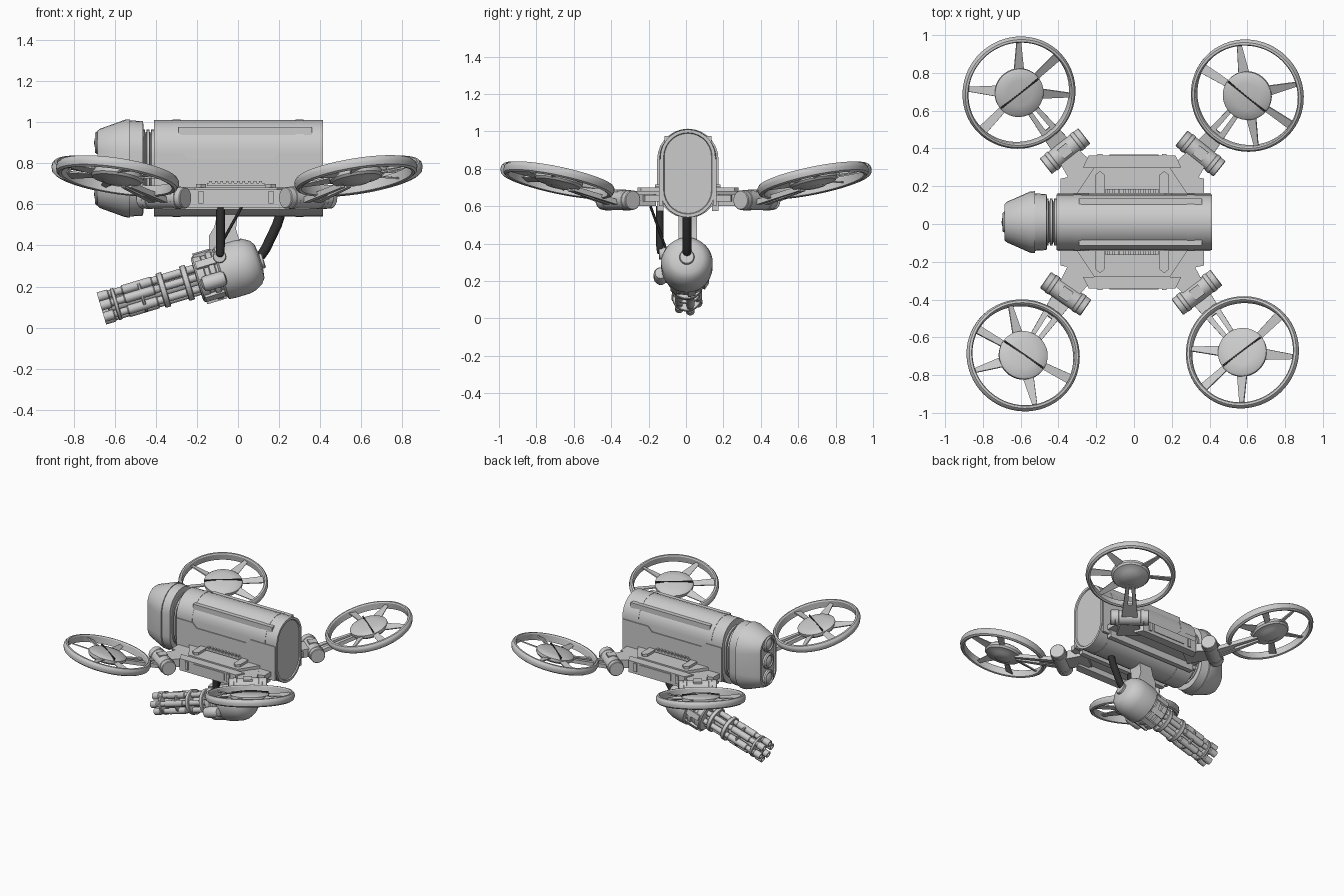
import bpy, bmesh, math
from mathutils import Matrix, Vector

if "Cube" in bpy.data.objects:
    bpy.data.objects.remove(bpy.data.objects["Cube"])

Y0, ZB = 0.01, 0.775
T, R = Matrix.Translation, Matrix.Rotation
dark = bpy.data.materials.new("dark")
dark.diffuse_color = (0.03, 0.03, 0.03, 1)
dark.use_nodes = True
dark.node_tree.nodes["Principled BSDF"].inputs["Base Color"].default_value = dark.diffuse_color


def finish(name, bm, m=None, mat=None):
    bmesh.ops.recalc_face_normals(bm, faces=bm.faces)
    me = bpy.data.meshes.new(name)
    bm.to_mesh(me)
    bm.free()
    if m:
        me.transform(m)
    if mat:
        me.materials.append(mat)
    ob = bpy.data.objects.new(name, me)
    bpy.context.collection.objects.link(ob)
    return ob


def skin(name, rings, m=None, mat=None):
    """Bridge equal-length point rings and cap both ends."""
    bm = bmesh.new()
    vs = [[bm.verts.new(p) for p in r] for r in rings]
    n = len(vs[0])
    for a, b in zip(vs, vs[1:]):
        for i in range(n):
            bm.faces.new((a[i], a[(i + 1) % n], b[(i + 1) % n], b[i]))
    bm.faces.new(vs[0])
    bm.faces.new(vs[-1])
    return finish(name, bm, m, mat)


def stadium(x, hw, hh, n=14):
    pts = []
    for k in range(2 * n + 2):
        a = math.pi * (k if k <= n else k - 1) / n
        off = (hh - hw) * (1 if k <= n else -1)
        pts.append((x, Y0 + hw * math.cos(a), ZB + off + hw * math.sin(a)))
    return pts


def loft(name, secs):
    return skin(name, [stadium(*s) for s in secs])


def lathe(name, prof, m=None, n=40, mat=None):
    """Solid of revolution about local z, profile of (r, z)."""
    return skin(name, [[(max(r, .001) * math.cos(6.283185 * i / n), max(r, .001) * math.sin(6.283185 * i / n), z)
                        for i in range(n)] for r, z in prof], m, mat)


def cyl(name, r, z0, z1, m=None, n=24, b=.004):
    return lathe(name, [(r - b, z0), (r, z0 + b), (r, z1 - b), (r - b, z1)], m, n)


def box(name, x, y, z, m=None, mat=None):
    return skin(name, [[(x[0], y[0], k), (x[1], y[0], k), (x[1], y[1], k), (x[0], y[1], k)] for k in z], m, mat)


def prism(name, pts, lo, hi, m=None):
    return skin(name, [[(x, y, lo) for x, y in pts], [(x, y, hi) for x, y in pts]], m)


def tube(name, pts, r, mat=dark):
    cu = bpy.data.curves.new(name, 'CURVE')
    cu.dimensions, cu.bevel_depth, cu.bevel_resolution, cu.use_fill_caps = '3D', r, 4, True
    sp = cu.splines.new('POLY')
    sp.points.add(len(pts) - 1)
    for p, c in zip(sp.points, pts):
        p.co = (*c, 1)
    tmp = bpy.data.objects.new(name, cu)
    bm = bmesh.new()
    bpy.context.collection.objects.link(tmp)
    me = bpy.data.meshes.new_from_object(tmp.evaluated_get(bpy.context.evaluated_depsgraph_get()))
    bm.from_mesh(me)
    bpy.data.objects.remove(tmp)
    finish(name, bm, None, mat)


# main fuselage, recessed rear face
loft("fuselage", [(-.41, .13, .22), (-.41, .147, .235), (.413, .147, .235), (.413, .13, .218),
                  (.405, .126, .214)])
# ribbed neck
loft("neck", [(x, w, w + .065) for k in range(3) for x, w in
              ((-.47 + k * .022, .105), (-.466 + k * .022, .125), (-.454 + k * .022, .125), (-.45 + k * .022, .105))])
# sensor head with recessed face
loft("head", [(-.46, .13, .21), (-.463, .148, .23), (-.525, .152, .234), (-.525, .164, .239), (-.55, .162, .237),
              (-.672, .108, .193), (-.685, .096, .182), (-.685, .08, .166), (-.675, .076, .162)])
for z in (.9, .775, .65):
    m = T((-.67, Y0, z)) @ R(-math.pi / 2, 4, 'Y')
    lathe("head_lens", [(.055, 0), (.055, .018), (.048, .026), (.04, .026), (.036, .018), (.02, .028), (0, .031)], m, 28)

# stepped side panels, side vents and top strips
step = [(-.405, .60), (-.405, .853), (-.275, .853), (-.24, .82), (.165, .82), (.2, .853), (.405, .853), (.405, .60)]
for s in (-1, 1):
    m = T((0, Y0 + s * .145, 0)) @ R(math.pi / 2, 4, 'X')
    prism("side_panel", step, -.009, .009, m)
    ys = sorted((Y0 + s * .14, Y0 + s * .175))
    box("vent_bar", (-.15, .13), ys, (.69, .705))
    for k in range(10):
        box("vent_fin", (-.14 + k * .027, -.127 + k * .027), ys, (.702, .715))
    yt = sorted((Y0 + s * .085, Y0 + s * .125))
    box("top_strip", (-.29, .36), yt, (.93, .976))
for x in (-.3, .3):
    loft("belly_band", [(x - .02, .149, .237), (x + .02, .149, .237)])

# wing plate with notched corners
plate = []
corner = [(.38, .23), (.34, .238), (.29, .262), (.25, .30), (.23, .35)]
for sx, sy in ((1, 1), (-1, 1), (-1, -1), (1, -1)):
    c = corner if sx * sy > 0 else corner[::-1]
    plate += [(sx * x - .01, sy * y + Y0) for x, y in c]
prism("wing_plate", plate, .625, .66)
for s in (-1, 1):
    m = T((-.01, Y0, 0)) @ Matrix.Diagonal((1, s, 1, 1))
    prism("wing_edge", [(-.23, .352), (.23, .352), (.26, .29), (-.26, .29)], .585, .672, m)
    prism("wing_deck", [(-.3, .14), (.3, .14), (.2, .29), (-.2, .29)], .655, .682, m)
    box("edge_panel", (-.12, .14), (.34, .358), (.61, .662), m)
    for x in (-.17, .17):
        prism("wing_rib", [(x - .025, .14), (x + .025, .14), (x + .025, .25), (x, .27), (x - .025, .25)],
              .66, .70, m)
        box("edge_lug", (x - .012, x + .012), (.34, .36), (.605, .665), m)
    box("wing_skirt", (-.36, .36), (.13, .165), (.575, .64), m)

# four tilting ducted rotors: hinge position, rotor centre
spots = [((-.365, .386), (-.609, .696)), ((.352, .373), (.60, .68)),
         ((-.362, -.37), (-.587, -.696)), ((.333, -.362), (.574, -.68))]
ring_prof = [(.272, -.024), (.285, -.028), (.297, -.02), (.303, 0), (.301, .015), (.292, .026), (.28, .028), (.274, .02)]
for h, c in spots:
    d = Vector((c[0] - h[0], c[1] - h[1]))
    flat = T((h[0], h[1], .632)) @ R(math.atan2(d.y, d.x), 4, 'Z')
    tilt = flat @ R(math.radians(-15), 4, 'Y')
    L = d.length / math.cos(math.radians(15))
    side = flat @ R(math.pi / 2, 4, 'X')
    cyl("hinge_barrel", .052, -.13, .13, side, 32)
    for s in (-1, 1):
        cyl("hinge_collar", .055, s * .085 - .012, s * .085 + .012, side, 32, .002)
    prism("hinge_bracket", [(-.19, -.085), (-.03, -.06), (-.03, .06), (-.19, .085)], -.03, .03, flat)
    box("hinge_cover", (-.03, .03), (-.03, .03), (.03, .056), flat)
    # fork arm running under the ring to the hub
    for s in (-1, 1):
        prism("fork_arm", [(.03, s * .055), (.03, s * .018), (.32, s * .008), (.32, s * .03)], -.035, -.008, tilt)
    box("fork_web", (.04, .15), (-.045, .045), (-.03, -.015), tilt)
    rot = tilt @ T((L, 0, 0))
    # closed ring band
    bm = bmesh.new()
    n = 64
    vs = [[bm.verts.new((r * math.cos(6.283185 * i / n), r * math.sin(6.283185 * i / n), z)) for r, z in ring_prof]
          for i in range(n)]
    k = len(ring_prof)
    for i in range(n):
        for j in range(k):
            a, b = vs[i], vs[(i + 1) % n]
            bm.faces.new((a[j], b[j], b[(j + 1) % k], a[(j + 1) % k]))
    finish("rotor_ring", bm, rot)
    lathe("rotor_hub", [(0, -.04), (.06, -.038), (.075, -.028), (.12, -.02), (.13, -.008), (.13, .012), (.12, .02),
                        (.07, .027), (0, .03)], rot)
    box("hub_slot", (-.004, .004), (-.125, .125), (0, .031), rot, dark)
    for j, a in enumerate((48, 95, 143, 227, 278)):
        w0, w1 = (.03, .012) if j != 1 and j != 4 else (.018, .026)
        m = rot @ R(math.radians(180 + a), 4, 'Z') @ R(math.radians(18), 4, 'X')
        prism("rotor_blade", [(.11, -w0), (.28, -w1), (.28, w1), (.11, w0)], -.004, .004, m)

# rotary gun, local z runs from muzzle to rear
g = T((-.665, Y0 - .005, .093)) @ R(math.radians(90 - 16.7), 4, 'Y')
cyl("gun_core", .036, .03, .52, g)
for k in range(6):
    a = math.pi / 3 * k + .3
    m = g @ T((.06 * math.cos(a), .06 * math.sin(a), 0))
    lathe("gun_barrel", [(.012, .03), (.014, 0), (.024, 0), (.024, .05), (.018, .055), (.018, .12), (.023, .125),
                         (.023, .27), (.019, .275), (.019, .5)], m, 16)
for z0, z1, r in ((.065, .085, .08), (.2, .215, .078), (.30, .33, .087), (.42, .45, .088)):
    cyl("barrel_clamp", r, z0, z1, g, 32)
lathe("gun_housing", [(.08, .485), (.108, .487), (.116, .495), (.116, .53), (.108, .535), (.108, .555), (.122, .56),
                      (.122, .585), (.116, .59), (.116, .6), (.135, .61), (.138, .64), (.138, .715), (.13, .75),
                      (.11, .785), (.085, .803), (.04, .81), (0, .81)], g, 48)
for k in range(8):
    m = g @ R(math.pi / 4 * k + .2, 4, 'Z')
    box("housing_rib", (.11, .127), (-.02, .02), (.50, .60), m)
# feed pod on the near side
pod = g @ T((.03, -.14, 0))
lathe("feed_pod", [(.015, .50), (.034, .51), (.038, .53), (.038, .60), (.03, .62), (.01, .625)], pod, 20)
box("feed_pod_link", (-.025, .025), (0, .06), (.52, .6), pod)

# mount bracket and dark struts
prism("gun_mount", [(-.14, .38), (-.14, .45), (-.115, .49), (-.10, .56), (.0, .56), (-.01, .48), (.02, .38)],
      -.05, .05, T((0, Y0, 0)) @ R(math.pi / 2, 4, 'X'))
tube("side_strut", [(-.085, -.14, .6), (-.085, -.14, .40), (-.088, -.137, .36), (-.09, -.10, .34)], .021)
tube("rear_strut", [(.215, Y0 - .005, .58), (.19, Y0 - .005, .50), (.135, Y0 - .005, .385), (.115, Y0 - .005, .355),
                    (.08, Y0 - .005, .335)], .024)
tube("thin_strut", [(.025, -.19, .60), (-.075, -.125, .42), (-.09, -.11, .38)], .007)
cyl("strut_boss", .033, -.02, .02, T((-.09, -.125, .347)) @ R(math.pi / 2, 4, 'X'))
cyl("rear_boss", .04, -.02, .025, g @ T((0, 0, .80)))

# soft shading with crisp edges
bpy.ops.object.select_all(action='SELECT')
bpy.context.view_layer.objects.active = bpy.context.collection.objects[0]
bpy.ops.object.shade_smooth_by_angle(angle=math.radians(32))
